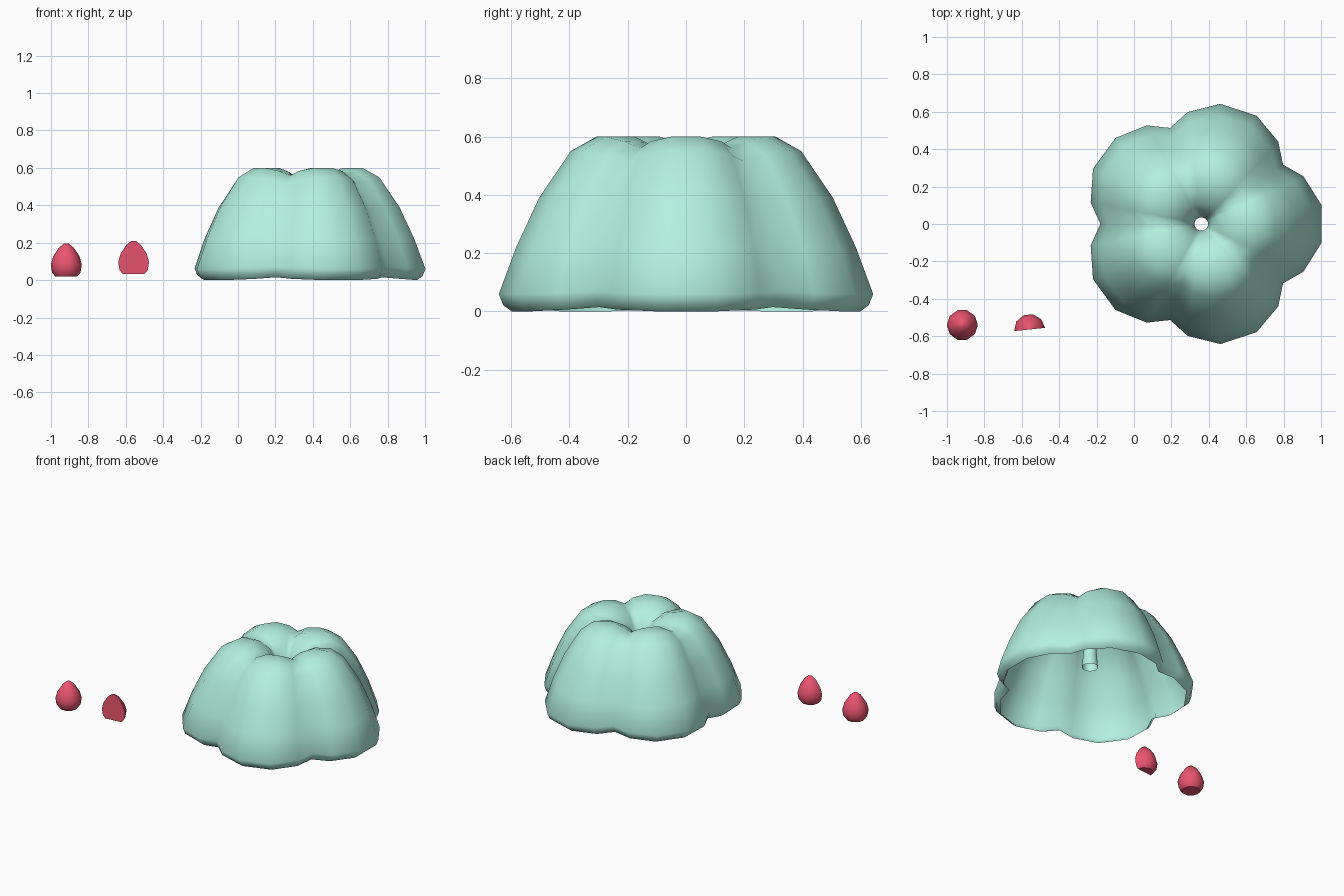
import bpy, bmesh, math
from mathutils import Matrix

if "Cube" in bpy.data.objects:
    bpy.data.objects.remove(bpy.data.objects["Cube"])


def material(name, color):
    m = bpy.data.materials.new(name)
    m.diffuse_color = (*color, 1)
    m.use_nodes = True
    m.node_tree.nodes["Principled BSDF"].inputs["Base Color"].default_value = m.diffuse_color
    return m


def loft(bm, rings, closed=True):
    """Skin a list of point rings with quads."""
    vs = [[bm.verts.new(p) for p in ring] for ring in rings]
    n = len(vs[0])
    for a, b in zip(vs, vs[1:]):
        for i in range(n if closed else n - 1):
            j = (i + 1) % n
            bm.faces.new((a[i], a[j], b[j], b[i]))
    return vs


def finish(bm, name, mat, loc, angle, rot=0.0, tilt=0.0):
    bm.transform(Matrix.Rotation(rot, 4, 'Z') @ Matrix.Rotation(tilt, 4, 'X'))
    me = bpy.data.meshes.new(name)
    bm.to_mesh(me)
    bm.free()
    ob = bpy.data.objects.new(name, me)
    bpy.context.collection.objects.link(ob)
    me.materials.append(mat)
    ob.location = loc
    bpy.context.view_layer.objects.active = ob
    ob.select_set(True)
    bpy.ops.object.shade_smooth_by_angle(angle=math.radians(angle))
    ob.select_set(False)


mint = material("mint", (0.45, 0.87, 0.74))
red = material("red", (0.82, 0.09, 0.16))

# Jelly mould: open five-lobed shell ending in a central tube
# (lobe radius, lobe height, valley radius, valley height)
sections = [
    (0.605, 0.00, 0.505, 0.015),
    (0.635, 0.022, 0.530, 0.035),
    (0.650, 0.06, 0.540, 0.07),
    (0.590, 0.22, 0.495, 0.22),
    (0.510, 0.39, 0.425, 0.38),
    (0.400, 0.55, 0.335, 0.515),
    (0.310, 0.60, 0.265, 0.56),
    (0.200, 0.60, 0.170, 0.555),
    (0.110, 0.555, 0.100, 0.52),
    (0.058, 0.48, 0.055, 0.46),
    (0.036, 0.38, 0.036, 0.38),
    (0.050, 0.20, 0.050, 0.20),
]
# angle inside a lobe and how far it swells out of the valley
lobe = [(-36, 0.0), (-25, 0.57), (-9, 1.0), (9, 1.0), (25, 0.57)]
rings = []
for rl, zl, rv, zv in sections:
    ring = []
    for k in range(5):
        for deg, f in lobe:
            a = math.radians(72 * k + deg)
            r = rv + (rl - rv) * f
            z = zv + (zl - zv) * f
            ring.append((r * math.cos(a), r * math.sin(a), z))
    rings.append(ring)
bm = bmesh.new()
loft(bm, rings)
finish(bm, "jelly_mould", mint, (0.36, 0, 0), 60)

# Berries: one whole, one cut in half
berry = [(0.058, 0.0), (0.076, 0.022), (0.083, 0.065), (0.070, 0.11),
         (0.040, 0.155), (0.012, 0.178)]


def strawberry(name, loc, half=False, rot=0.0, tilt=0.0):
    n = 6 if half else 10
    step = math.pi / 5
    bm = bmesh.new()
    vs = loft(bm, [[(r * math.cos(i * step), r * math.sin(i * step), z)
                    for i in range(n)] for r, z in berry], not half)
    bm.faces.new(vs[0][::-1])
    bm.faces.new(vs[-1])
    if half:  # flat cut face
        bm.faces.new([v[0] for v in vs] + [v[-1] for v in reversed(vs)])
    bmesh.ops.recalc_face_normals(bm, faces=bm.faces)
    finish(bm, name, red, loc, 50, rot, tilt)


strawberry("whole_berry", (-0.918, -0.54, 0.018))
strawberry("half_berry", (-0.558, -0.564, 0.032), True, math.radians(6))
